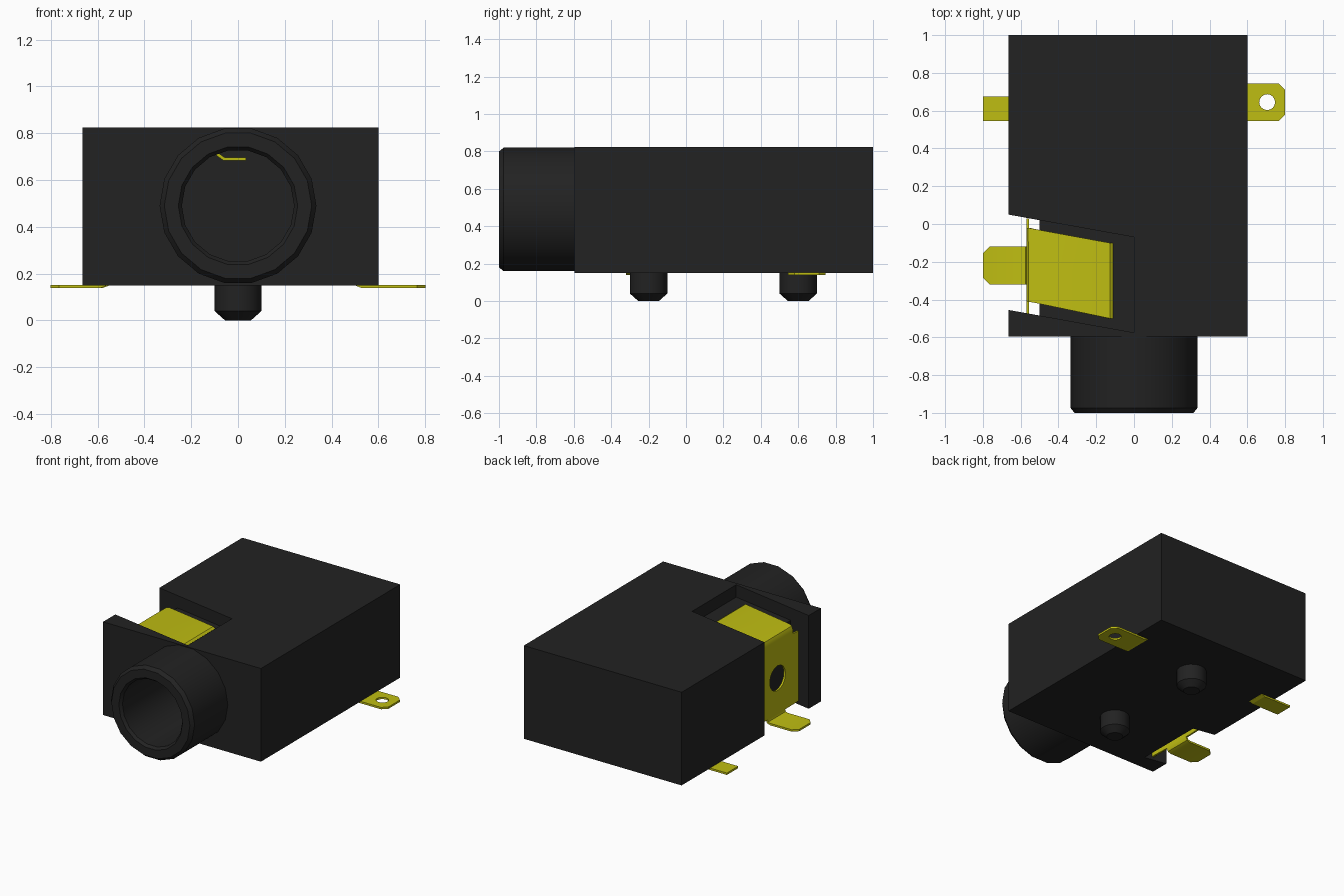
import bpy, bmesh, math
from mathutils import Matrix, Vector

if "Cube" in bpy.data.objects:
    bpy.data.objects.remove(bpy.data.objects["Cube"], do_unlink=True)


def material(name, rgb):
    m = bpy.data.materials.new(name)
    m.use_nodes = True
    m.diffuse_color = (*rgb, 1)
    m.node_tree.nodes["Principled BSDF"].inputs["Base Color"].default_value = (*rgb, 1)
    return m


BLACK = material("black plastic", (0.016, 0.016, 0.016))
YELLOW = material("yellow metal", (0.52, 0.51, 0.006))


def make(name, bm, mat=None):
    bmesh.ops.recalc_face_normals(bm, faces=bm.faces)
    me = bpy.data.meshes.new(name)
    bm.to_mesh(me)
    bm.free()
    ob = bpy.data.objects.new(name, me)
    bpy.context.collection.objects.link(ob)
    if mat:
        me.materials.append(mat)
    return ob


def activate(ob):
    bpy.ops.object.select_all(action='DESELECT')
    ob.select_set(True)
    bpy.context.view_layer.objects.active = ob


def smooth(ob):
    activate(ob)
    bpy.ops.object.shade_smooth_by_angle(angle=math.radians(30))


def cut(ob, cutter):
    """Subtract the cutter, then discard it."""
    cutter.hide_render = True
    mod = ob.modifiers.new("cut", 'BOOLEAN')
    mod.operation = 'DIFFERENCE'
    mod.solver = 'EXACT'
    mod.object = cutter
    activate(ob)
    bpy.ops.object.modifier_apply(modifier=mod.name)
    bpy.data.objects.remove(cutter, do_unlink=True)


def prism(name, plan, z0, z1, mat=None):
    bm = bmesh.new()
    f = bm.faces.new([bm.verts.new((x, y, z0)) for x, y in plan])
    top = bmesh.ops.extrude_face_region(bm, geom=[f])["geom"]
    bmesh.ops.translate(bm, vec=(0, 0, z1 - z0),
                        verts=[v for v in top if isinstance(v, bmesh.types.BMVert)])
    return make(name, bm, mat)


def lathe(name, profile, axis, origin, sides, mat=None):
    """Revolve (radius, height) points about an axis; zero radii close the ends."""
    bm = bmesh.new()
    vs = [bm.verts.new((r, 0, h)) for r, h in profile]
    es = [bm.edges.new(p) for p in zip(vs, vs[1:])]
    bmesh.ops.spin(bm, geom=vs + es, axis=(0, 0, 1), cent=(0, 0, 0),
                   angle=math.tau, steps=sides, use_duplicate=False)
    bmesh.ops.remove_doubles(bm, verts=bm.verts, dist=1e-4)
    rot = Vector((0, 0, 1)).rotation_difference(Vector(axis)).to_matrix().to_4x4()
    bm.transform(Matrix.Translation(origin) @ rot)
    return make(name, bm, mat)


def rod(axis, origin, radius, length, sides):
    return lathe("cutter", [(0, 0), (radius, 0), (radius, length), (0, length)],
                 axis, origin, sides)


def strip(name, rows, thick=0.014):
    """Bent sheet metal from rows of (x, z, y low, y high)."""
    bm = bmesh.new()
    pairs = [(bm.verts.new((x, a, z)), bm.verts.new((x, b, z))) for x, z, a, b in rows]
    for (a, b), (c, d) in zip(pairs, pairs[1:]):
        bm.faces.new((a, b, d, c))
    ob = make(name, bm, YELLOW)
    mod = ob.modifiers.new("thickness", 'SOLIDIFY')
    mod.thickness = thick
    mod.offset = 0
    activate(ob)
    bpy.ops.object.modifier_apply(modifier=mod.name)
    return ob


AXIS_Z, BORE, SIDES = 0.49, 0.24, 18
FLOOR = 0.735

# Housing block with skewed side slot, shallow top recess and plug bore
body = prism("housing", [(-0.665, -0.595), (0.6, -0.595), (0.6, 1), (-0.665, 1)],
             0.15, 0.825, BLACK)


def skewed(x0, x1):
    y = lambda x, base: base - 0.18 * (x + 0.665)
    return [(x0, y(x0, -0.455)), (x1, y(x1, -0.455)), (x1, y(x1, 0.05)), (x0, y(x0, 0.05))]


cut(body, prism("cutter", skewed(-0.8, -0.5), 0, 1))
cut(body, prism("cutter", skewed(-0.8, 0.0), FLOOR, 1))
cut(body, rod((0, 1, 0), (0, -0.7, AXIS_Z), BORE, 1.2, SIDES))
smooth(body)

# Round socket collar with chamfered rims
smooth(lathe("socket_collar",
             [(0.335, 0.405), (0.335, 0.025), (0.315, 0), (0.255, 0),
              (BORE, 0.02), (BORE, 0.405)],
             (0, 1, 0), (0, -1, AXIS_Z), SIDES, BLACK))

# Locating pegs underneath
for name, y in (("front_peg", -0.2), ("rear_peg", 0.6)):
    smooth(lathe(name, [(0, 0), (0.055, 0), (0.1, 0.04), (0.1, 0.16), (0, 0.16)],
                 (0, 0, 1), (0, y, 0), 16, BLACK))

# Spring contact: solder tab, upright plate, top plate and tip inside the bore
contact = strip("spring_contact", [
    (-0.8, 0.145, -0.285, -0.155), (-0.765, 0.145, -0.32, -0.12),
    (-0.59, 0.145, -0.32, -0.12), (-0.57, 0.152, -0.32, -0.12),
    (-0.563, 0.17, -0.32, -0.12), (-0.563, 0.174, -0.48, 0.03),
    (-0.563, 0.68, -0.48, 0.03), (-0.563, 0.684, -0.41, -0.02),
    (-0.563, 0.715, -0.41, -0.02), (-0.555, 0.733, -0.412, -0.021),
    (-0.535, 0.74, -0.415, -0.025), (-0.13, 0.74, -0.5, -0.1),
    (-0.06, 0.69, -0.5, -0.11), (0.035, 0.69, -0.5, -0.12)])
cut(contact, rod((1, 0, 0), (-0.65, -0.235, 0.43), 0.09, 0.12, 16))
smooth(contact)

# Rear solder tabs
right = strip("left_rear_tab", [
    (0.505, 0.155, 0.545, 0.745), (0.53, 0.145, 0.545, 0.745),
    (0.765, 0.145, 0.545, 0.745), (0.8, 0.145, 0.58, 0.71)])
cut(right, rod((0, 0, 1), (0.705, 0.645, 0.1), 0.042, 0.1, 16))
strip("right_rear_tab", [
    (-0.555, 0.155, 0.545, 0.675), (-0.58, 0.145, 0.545, 0.675),
    (-0.8, 0.145, 0.545, 0.675)])
